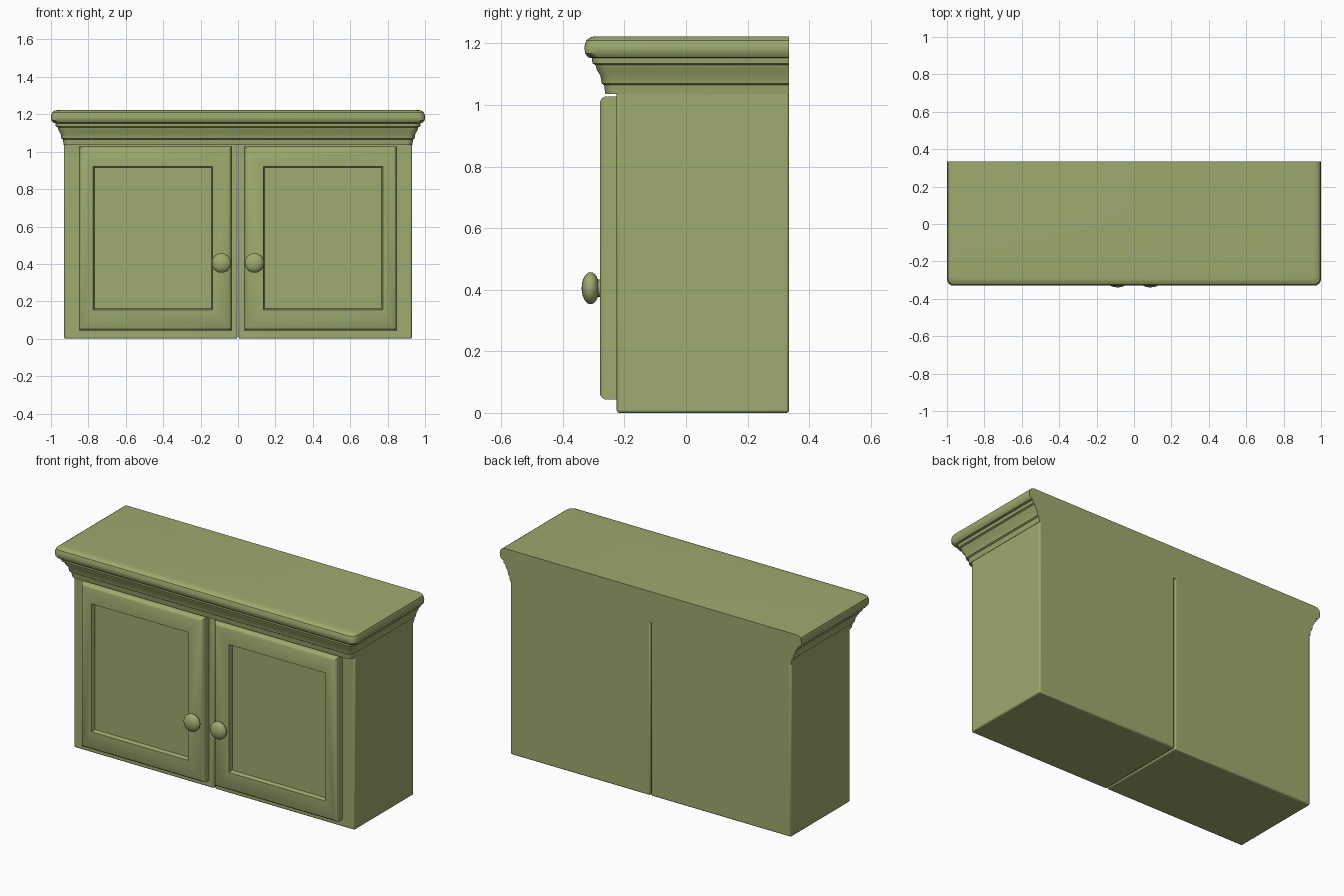
import bpy, bmesh, math
from mathutils import Matrix

old = bpy.data.objects.get("Cube")
if old:
    bpy.data.objects.remove(old, do_unlink=True)

# Olive green paint
paint = bpy.data.materials.new("olive_green")
COLOR = (0.342, 0.402, 0.156, 1)
paint.diffuse_color = COLOR
paint.use_nodes = True
paint.node_tree.nodes["Principled BSDF"].inputs["Base Color"].default_value = COLOR

BACK, FRONT = 0.335, -0.225


def finish(name, bm, bevel=0):
    bmesh.ops.recalc_face_normals(bm, faces=bm.faces)
    mesh = bpy.data.meshes.new(name)
    bm.to_mesh(mesh)
    bm.free()
    mesh.materials.append(paint)
    ob = bpy.data.objects.new(name, mesh)
    bpy.context.collection.objects.link(ob)
    if bevel:
        mod = ob.modifiers.new("soft_edges", 'BEVEL')
        mod.width, mod.segments = bevel, 2
    bpy.ops.object.select_all(action='DESELECT')
    ob.select_set(True)
    bpy.context.view_layer.objects.active = ob
    bpy.ops.object.shade_smooth_by_angle(angle=math.radians(35))
    return ob


def loft(name, rings):
    """Skin a stack of closed rings and cap both ends."""
    bm = bmesh.new()
    rows = [[bm.verts.new(p) for p in ring] for ring in rings]
    n = len(rows[0])
    for a, b in zip(rows, rows[1:]):
        for i in range(n):
            j = (i + 1) % n
            bm.faces.new((a[i], a[j], b[j], b[i]))
    bm.faces.new(rows[0])
    bm.faces.new(rows[-1])
    return finish(name, bm)


def box(name, x0, x1, y0, y1, z0, z1, bevel):
    bm = bmesh.new()
    bmesh.ops.create_cube(bm, size=1)
    bmesh.ops.scale(bm, vec=(x1 - x0, y1 - y0, z1 - z0), verts=bm.verts)
    bmesh.ops.translate(bm, vec=((x0 + x1) / 2, (y0 + y1) / 2, (z0 + z1) / 2), verts=bm.verts)
    return finish(name, bm, bevel)


def crown_ring(out, z, radius=0.035, steps=4):
    """Outline flush at the back, with rounded front corners."""
    hx, fy = 0.93 + out, -0.26 - out
    pts = [(hx, BACK, z)]
    for side, start in ((1, 0), (-1, -90)):
        for k in range(steps + 1):
            a = math.radians(start - 90 * k / steps)
            pts.append((side * (hx - radius) + radius * math.cos(a),
                        fy + radius + radius * math.sin(a), z))
    pts.append((-hx, BACK, z))
    return pts


# Crown moulding: stepped cove below a rounded top slab
profile = [(0.002, 1.035), (0.006, 1.065), (0.014, 1.07), (0.018, 1.095), (0.03, 1.115),
           (0.034, 1.13), (0.044, 1.135), (0.046, 1.152), (0.058, 1.155), (0.068, 1.168),
           (0.07, 1.19), (0.064, 1.21), (0.05, 1.22), (0.035, 1.223)]
loft("crown_moulding", [crown_ring(o, z) for o, z in profile])


def door(name, side):
    """Framed door with a recessed panel; the hinge stile is narrower."""
    hinge, meet, low, high = 0.85, 0.033, 0.043, 1.028

    def ring(h, m, b, t, y):
        return [(side * x, y, z) for x, z in
                ((hinge - h, low + b), (hinge - h, high - t),
                 (meet + m, high - t), (meet + m, low + b))]

    loft(name, [ring(0, 0, 0, 0, FRONT + 0.005),
                ring(0, 0, 0, 0, -0.262),
                ring(0.006, 0.006, 0.006, 0.006, -0.273),
                ring(0.018, 0.018, 0.018, 0.018, -0.28),
                ring(0.074, 0.102, 0.112, 0.107, -0.28),
                ring(0.082, 0.108, 0.118, 0.113, -0.255)])


def knob(name, x):
    bm = bmesh.new()
    bmesh.ops.create_uvsphere(bm, u_segments=20, v_segments=12, radius=1,
                              matrix=Matrix.Translation((x, -0.31, 0.405))
                              @ Matrix.Diagonal((0.052, 0.029, 0.052, 1)))
    # Short stem reaching into the door
    bmesh.ops.create_cone(bm, cap_ends=True, segments=16, radius1=0.03, radius2=0.025, depth=0.04,
                          matrix=Matrix.Translation((x, -0.288, 0.405))
                          @ Matrix.Rotation(math.radians(90), 4, 'X'))
    finish(name, bm)


# Two side-by-side cases with a narrow seam between, each with a door and knob
for label, side in (("left", 1), ("right", -1)):
    x0, x1 = sorted((side * 0.003, side * 0.93))
    box(label + "_case", x0, x1, FRONT, BACK, 0, 1.045, 0.008)
    door(label + "_door", side)
    knob(label + "_knob", side * 0.088)
